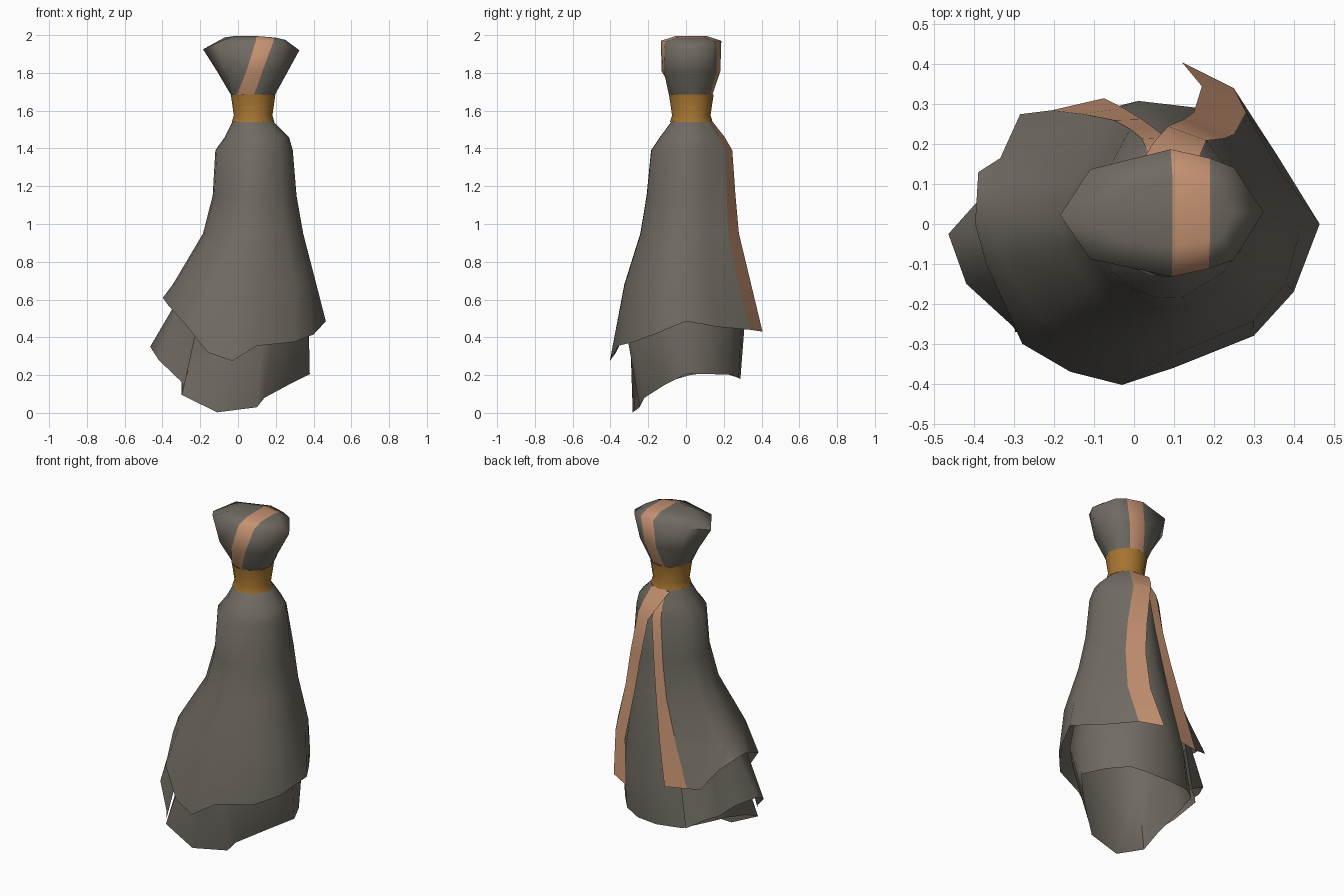
import bpy, bmesh, math
from math import cos, sin, atan2, radians


def material(name, rgb):
    m = bpy.data.materials.new(name)
    m.diffuse_color = (*rgb, 1)
    return m


GREY = material("grey cloth", (0.162, 0.145, 0.122))
TAN = material("tan ribbon", (0.56, 0.288, 0.168))
GOLD = material("gold band", (0.38, 0.175, 0.03))


def finish(name, bm, mats, angle):
    """Turn a bmesh into an object whose cloth faces away from the vertical axis."""
    bmesh.ops.recalc_face_normals(bm, faces=bm.faces)
    out = 0
    for f in bm.faces:
        m = f.calc_center_median()
        out += f.calc_area() * (f.normal.x * (m.x - 0.06) + f.normal.y * (m.y - 0.02))
    if out < 0:
        bmesh.ops.reverse_faces(bm, faces=bm.faces)
    me = bpy.data.meshes.new(name)
    bm.to_mesh(me)
    bm.free()
    for mat in mats:
        me.materials.append(mat)
    ob = bpy.data.objects.new(name, me)
    bpy.context.collection.objects.link(ob)
    bpy.ops.object.select_all(action='DESELECT')
    ob.select_set(True)
    bpy.context.view_layer.objects.active = ob
    bpy.ops.object.shade_smooth_by_angle(angle=radians(angle))


def loft(name, rows, mats, closed=False, angle=50, stripes=(), caps=()):
    """Skin rows of points with quads; striped columns and the second cap get material 1."""
    bm = bmesh.new()
    grid = [[bm.verts.new(p) for p in row] for row in rows]
    n = len(rows[0])
    for a, b in zip(grid, grid[1:]):
        for i in range(n if closed else n - 1):
            j = (i + 1) % n
            f = bm.faces.new((a[i], a[j], b[j], b[i]))
            f.material_index = 1 if i in stripes else 0
    for k, cap in enumerate(caps):
        f = bm.faces.new([grid[-1][i] for i in cap])
        f.material_index = 1 if k == 1 else 0
    finish(name, bm, mats, angle)


def ring(angles, z, cx, cy, rx, ry, pinch=0.0):
    """Ellipse, optionally pulled in along its diagonals."""
    pts = []
    for a in angles:
        s = 1 - pinch * sin(2 * a) ** 2
        pts.append((cx + s * rx * cos(a), cy + s * ry * sin(a), z))
    return pts


def hem_angles(hem):
    return [atan2(y, x - 0.03) for x, y, z in hem]


def edge(pts, last_z):
    return [(x, y, z) for (x, y), z in zip(pts, LEVELS + [last_z])]


LEVELS = [1.54, 1.46, 1.39, 1.15, 0.95, 0.68]

# Ribbons hanging down the back, along both edges of the open cape
right_in = edge([(.01, .142), (.05, .205), (.085, .245), (.125, .262), (.15, .28), (.17, .345), (.12, .405)], .43)
right_out = edge([(.14, .128), (.165, .175), (.18, .21), (.225, .215), (.25, .225), (.28, .28), (.25, .34)], .44)
left_in = edge([(.07, .132), (.075, .185), (.08, .217), (.05, .24), (.02, .262), (-.025, .29), (-.075, .315)], .44)
left_out = edge([(.04, .132), (.035, .18), (.02, .214), (-.01, .238), (-.05, .26), (-.13, .276), (-.205, .285)], .45)
loft("right_back_ribbon", list(zip(right_in, right_out)), [TAN])
loft("left_back_ribbon", list(zip(left_in, left_out)), [TAN])

# Outer cape, from the right ribbon round the front to the left ribbon
cape_hem = [(.36, .17, .455), (.465, 0, .485), (.40, -.17, .415), (.30, -.28, .375),
            (.10, -.36, .355), (-.03, -.403, .275), (-.16, -.37, .32), (-.28, -.30, .47),
            (-.37, -.10, .57), (-.398, 0, .61), (-.39, .13, .60), (-.335, .165, .55),
            (-.285, .275, .46)]
cape_rings = [(.08, .03, .11, .11), (.10, .025, .17, .165, .03), (.085, .015, .205, .203, .05),
              (.088, .01, .222, .222, .05), (.08, 0, .265, .245, .03), (.035, -.02, .38, .31)]
ang = hem_angles(cape_hem)
rows = [ring(ang, z, *r) for z, r in zip(LEVELS, cape_rings)] + [cape_hem]
rows = [[a] + row + [b] for a, row, b in zip(right_out, rows, left_out)]
loft("outer_cape", rows, [GREY])

# Inner skirt with an uneven hem
skirt_hem = [(.38, 0, .205), (.32, .13, .205), (.23, .24, .203), (.13, .28, .185),
             (0, .288, .18), (-.16, .265, .19), (-.27, .17, .22),
             (-.30, .02, .20), (-.30, -.15, .15), (-.298, -.27, .095), (-.11, -.282, .003),
             (.10, -.245, .03), (.14, -.22, .08), (.27, -.11, .15)]
skirt_rings = [(1.54, .08, .03, .09, .09), (1.39, .085, .02, .175, .185, .06),
               (1.15, .085, .015, .195, .205, .06), (.95, .08, .005, .235, .235, .04),
               (.44, .045, -.01, .33, .32)]
ang = hem_angles(skirt_hem)
loft("inner_skirt", [ring(ang, *r) for r in skirt_rings] + [skirt_hem], [GREY], closed=True)

# Flared fold wrapped over the left of the skirt, under the cape
fold_top = [(-.19, -.24, .58), (-.24, -.20, .58), (-.30, -.12, .58), (-.33, -.02, .58),
            (-.31, .06, .58), (-.27, .14, .58), (-.22, .20, .58), (-.13, .26, .58)]
fold_hem = [(-.285, -.282, .14), (-.305, -.255, .17), (-.42, -.15, .28), (-.465, -.025, .35),
            (-.38, .07, .31), (-.335, .16, .27), (-.295, .245, .265), (-.19, .275, .20)]
loft("side_fold", [fold_top, fold_hem], [GREY], angle=75)

# Gold neck band
circle = [math.tau * i / 12 for i in range(12)]
loft("neck_band", [ring(circle, z, .08, .028, r, r)
                   for z, r in ((1.54, .113), (1.575, .102), (1.685, .118))], [GOLD], closed=True)

# Bundled head: flared rim, low crown, and a ribbon band running over it
neck = [(x, y, 1.683) for x, y in (
    (.195, .03), (.175, .095), (.135, .128), (.05, .14), (-.02, .085), (-.037, .025),
    (-.03, -.02), (-.005, -.053), (.085, -.09), (.165, -.05))]
middle = [(x, y, 1.81) for x, y in (
    (.265, .03), (.22, .13), (.165, .163), (.075, .182), (-.06, .13), (-.112, .02),
    (-.065, -.085), (.045, -.13), (.13, -.118), (.215, -.085))]
rim = [(.325, .03, 1.92), (.25, .142, 1.955), (.19, .165, 1.965), (.092, .187, 1.97), (-.11, .137, 1.96),
       (-.185, .022, 1.925), (-.11, -.088, 1.96), (.095, -.132, 1.97), (.187, -.112, 1.965), (.25, -.09, 1.955)]
crown = [(.25, .03, 1.975), (.22, .08, 1.982), (.19, .10, 1.988), (.097, .11, 1.995), (-.02, .085, 1.995),
         (-.07, .025, 1.988), (-.02, -.035, 1.995), (.097, -.055, 1.995), (.19, -.045, 1.988), (.22, -.03, 1.982)]
loft("head_bundle", [neck, middle, rim, crown], [GREY, TAN], closed=True, angle=85,
     stripes=(2, 7), caps=((3, 4, 5, 6, 7), (2, 3, 7, 8), (8, 9, 0, 1, 2)))
